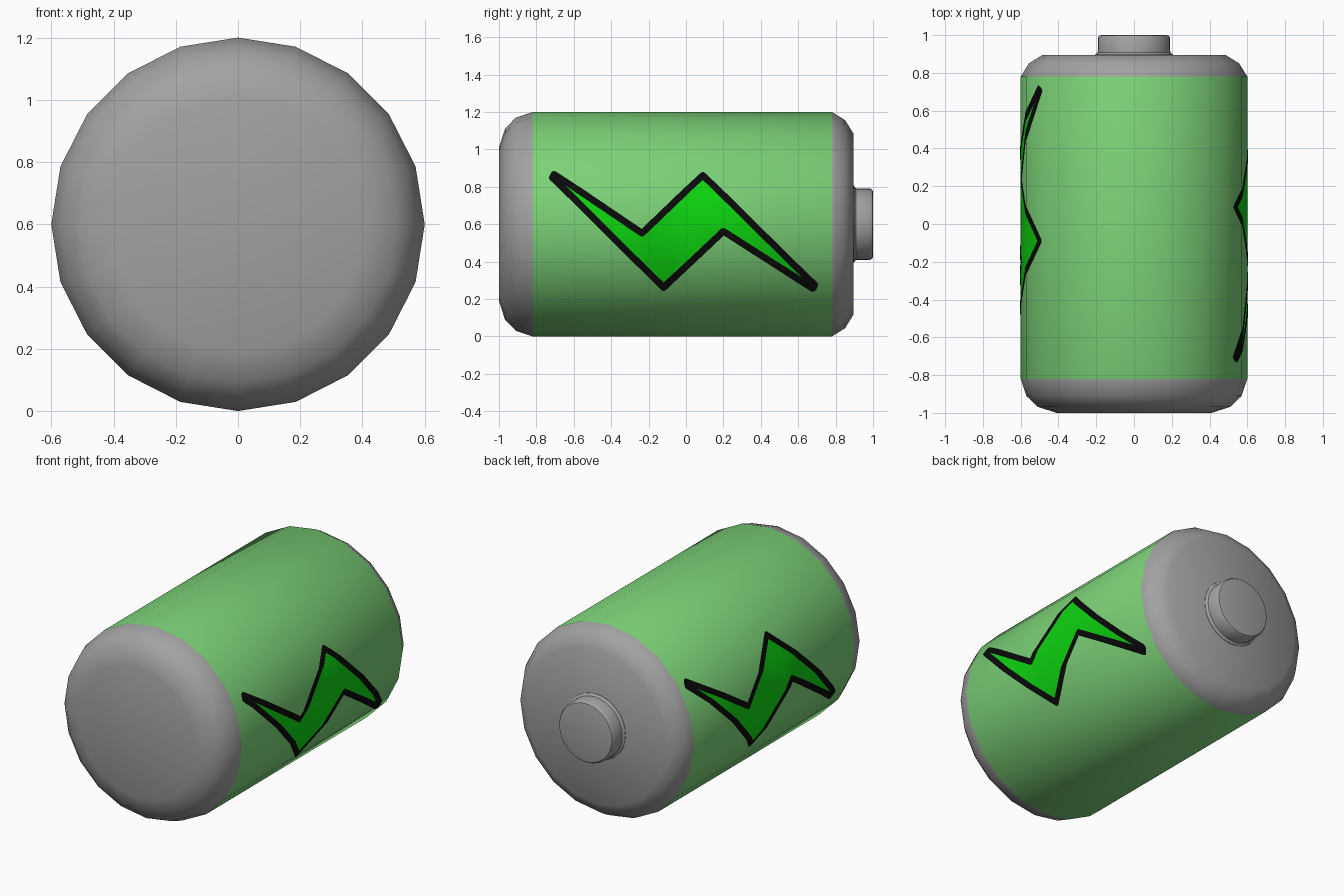
import bpy, bmesh, math
from mathutils import Vector

if "Cube" in bpy.data.objects:
    bpy.data.objects.remove(bpy.data.objects["Cube"])

R, CZ, SIDES = 0.6, 0.6, 20


def material(name, rgb):
    m = bpy.data.materials.new(name)
    m.diffuse_color = (*rgb, 1)
    m.use_nodes = True
    m.node_tree.nodes["Principled BSDF"].inputs["Base Color"].default_value = m.diffuse_color
    return m


grey = material("cap grey", (0.36, 0.36, 0.36))
label = material("label green", (0.20, 0.64, 0.185))
bright = material("bolt green", (0.004, 0.66, 0.005))
black = material("outline black", (0.003, 0.003, 0.003))


def finish(bm, name, mats, angle):
    me = bpy.data.meshes.new(name)
    bm.to_mesh(me)
    bm.free()
    for m in mats:
        me.materials.append(m)
    me.shade_smooth()
    me.set_sharp_from_angle(angle=math.radians(angle))
    ob = bpy.data.objects.new(name, me)
    bpy.context.collection.objects.link(ob)
    return ob


def lathe(profile, sides):
    """Closed solid turned around the y axis from (y, radius) pairs."""
    bm = bmesh.new()
    rings = []
    for y, r in profile:
        rings.append([bm.verts.new((r * math.cos(k * math.tau / sides), y,
                                    CZ + r * math.sin(k * math.tau / sides)))
                      for k in range(sides)])
    for a, b in zip(rings, rings[1:]):
        for k in range(sides):
            j = (k + 1) % sides
            bm.faces.new((a[k], a[j], b[j], b[k]))
    bm.faces.new(rings[0])
    bm.faces.new(rings[-1])
    bmesh.ops.recalc_face_normals(bm, faces=bm.faces)
    return bm


# Case: grey rounded ends with a green label between them
bm = lathe([(-1, 0.41), (-0.968, 0.51), (-0.91, 0.57), (-0.82, 0.6),
            (0.78, 0.6), (0.85, 0.557), (0.895, 0.485)], SIDES)
for f in bm.faces:
    f.material_index = 1 if -0.5 < f.calc_center_median().y < 0.5 else 0
finish(bm, "battery_case", [grey, label], 33)

# Positive terminal with a small flared foot
finish(lathe([(0.89, 0.208), (0.897, 0.206), (0.908, 0.192), (0.985, 0.191),
              (0.997, 0.183), (1.0, 0.172)], 32), "terminal", [grey], 33)

# Bolt outline as seen from the right, in (y, z)
BOLT = [(-0.705, 0.868), (-0.235, 0.552), (0.09, 0.862), (0.688, 0.275),
        (0.678, 0.258), (0.20, 0.562), (-0.12, 0.263), (-0.715, 0.85)]


def capsule(p, q, r):
    """Rounded stroke around the segment p-q."""
    a = math.atan2(q[1] - p[1], q[0] - p[0])
    pts = []
    for c, start in ((p, a + math.pi / 2), (q, a - math.pi / 2)):
        pts += [(c[0] + r * math.cos(start + i * math.pi / 6),
                 c[1] + r * math.sin(start + i * math.pi / 6)) for i in range(7)]
    return pts


def wrapped_plate(name, polys, mat, lift, side, roll):
    """Wrap flat polygons onto the case facets, on the right (1) or left (-1)."""
    bm = bmesh.new()
    for poly in polys:
        bm.faces.new([bm.verts.new((0, y, z)) for y, z in poly])
    bmesh.ops.triangulate(bm, faces=bm.faces[:])
    step = math.tau / SIDES
    # cut along the case's facet edges
    for k in range(-3, 4):
        z = CZ + R * math.sin(k * step - roll)
        bmesh.ops.bisect_plane(bm, geom=bm.verts[:] + bm.edges[:] + bm.faces[:],
                               plane_co=(0, 0, z), plane_no=(0, 0, 1))
    for v in bm.verts:
        a = math.asin((v.co.z - CZ) / R) + roll
        r = R * math.cos(step / 2) / math.cos(a % step - step / 2) + lift
        v.co = Vector((side * r * math.cos(a), side * v.co.y, CZ + r * math.sin(a)))
    bm.normal_update()
    for f in bm.faces:
        if f.normal.x * side < 0:
            f.normal_flip()
    return finish(bm, name, [mat], 33)


# Bolt emblem on both sides: bright fill below a black outline
strokes = [capsule(p, q, 0.018) for p, q in zip(BOLT, BOLT[1:] + BOLT[:1])]
for word, side, roll in (("right", 1, 0.0), ("left", -1, math.radians(8))):
    wrapped_plate("bolt_fill_" + word, [BOLT], bright, 0.002, side, roll)
    wrapped_plate("bolt_outline_" + word, strokes, black, 0.004, side, roll)
